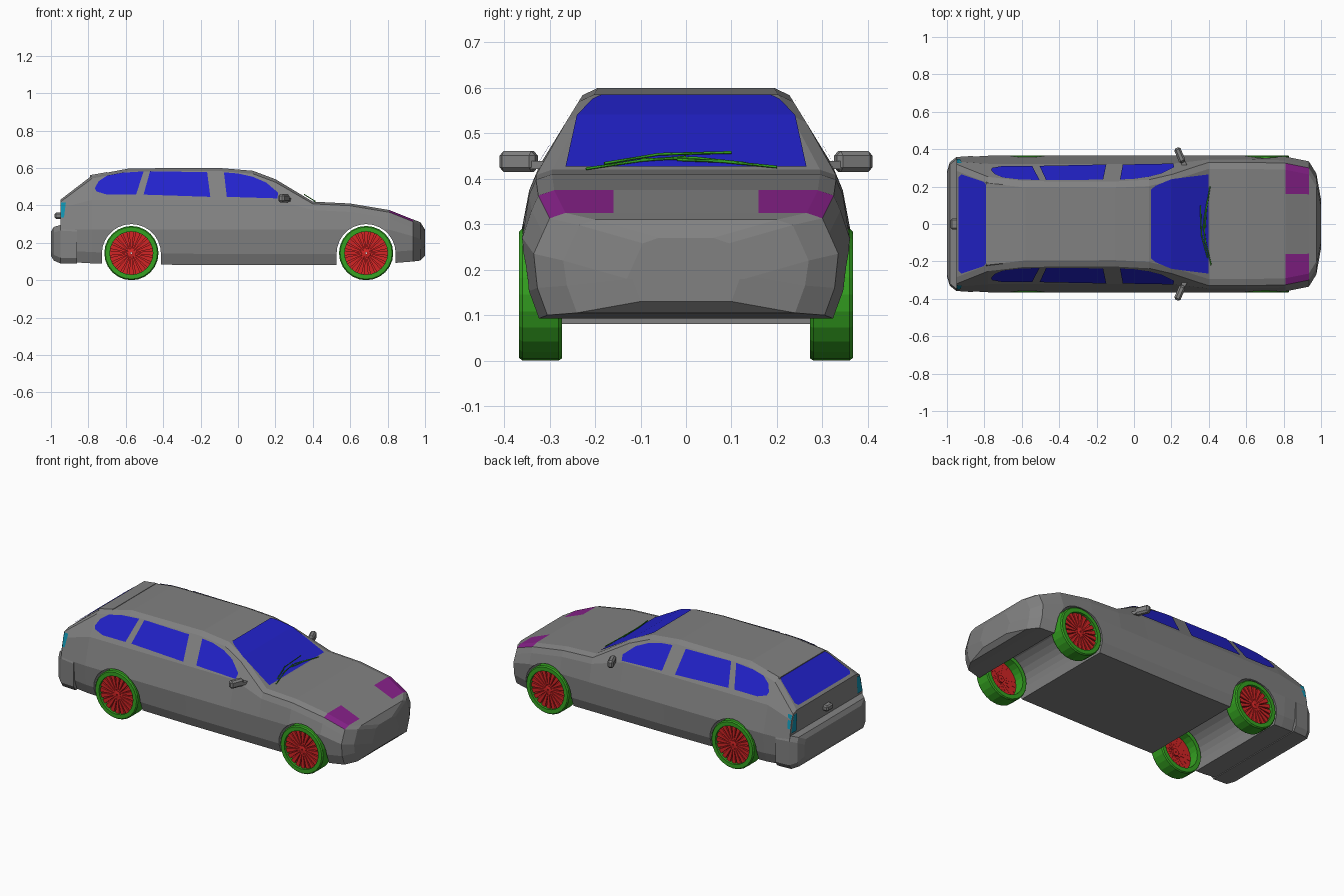
import bpy, bmesh, math
from mathutils import Vector, Matrix
from mathutils.bvhtree import BVHTree

if "Cube" in bpy.data.objects:
    bpy.data.objects.remove(bpy.data.objects["Cube"], do_unlink=True)


def material(name, rgb):
    m = bpy.data.materials.new(name)
    m.use_nodes = True
    m.diffuse_color = (*rgb, 1)
    m.node_tree.nodes["Principled BSDF"].inputs["Base Color"].default_value = (*rgb, 1)
    return m


GREY = material("grey_paint", (.22, .22, .22))
BLUE = material("blue_glass", (.016, .016, .6))
GREEN = material("green_rubber", (.035, .36, .015))
RED = material("red_rim", (.65, .018, .018))
PURPLE = material("purple_lamp", (.24, .015, .25))
TEAL = material("teal_lamp", (.005, .28, .42))


def finish(bm, name, *mats, recalc=True):
    if recalc:
        bmesh.ops.recalc_face_normals(bm, faces=bm.faces)
    me = bpy.data.meshes.new(name)
    bm.to_mesh(me)
    bm.free()
    for m in mats:
        me.materials.append(m)
    ob = bpy.data.objects.new(name, me)
    bpy.context.collection.objects.link(ob)
    return ob


def loft(sections):
    """Skin mirrored half rings (x, [(y, z) bottom to top]) and cap the ends in rows."""
    bm = bmesh.new()
    rings = []
    for x, half in sections:
        pts = half + [(-y, z) for y, z in reversed(half)]
        rings.append([bm.verts.new((x, y, z)) for y, z in pts])
    n = len(rings[0])
    strips = [[bm.faces.new((a[i], a[(i + 1) % n], b[(i + 1) % n], b[i])) for i in range(n)]
              for a, b in zip(rings, rings[1:])]
    for r in (rings[0], rings[-1]):
        for i in range(n // 2 - 1):
            bm.faces.new((r[i], r[i + 1], r[n - 2 - i], r[n - 1 - i]))
    return bm, strips


def section(zt, w, zb):
    """Half cross-section of the car: cabin where tall, bonnet or tail where low."""
    if zt > .45:
        zs = zt - .016
        ys = .31 - (zs - .45) * .615
        upper = [(.322, .43), (ys, zs), (ys - .034, zt)]
    else:
        upper = [(w - .02, zt - .045), (w - .035, zt - .012), (w - .07, zt)]
    inner = (min(.16, upper[-1][0] * .6), zt)
    return [(w - .03, zb), (w - .008, zb + .06), (w, min(.27, zt - .09))] + upper + [inner]


# Body shell: x, top height, half width, bottom height
STATIONS = [(-.95, .43, .355, .1), (-.78, .56, .365, .09), (-.58, .598, .365, .085),
            (-.1, .6, .365, .08), (.08, .585, .365, .08), (.2, .54, .365, .08),
            (.4, .42, .365, .08), (.6, .41, .365, .08), (.81, .375, .36, .09),
            (.935, .325, .335, .1), (.975, .31, .27, .105), (1, .27, .13, .13)]
bm, strips = loft([(x, section(*rest)) for x, *rest in STATIONS])
for i in (4, 5, 7, 8):          # headlamps on the bonnet corners
    strips[8][i].material_index = 1
bmesh.ops.recalc_face_normals(bm, faces=bm.faces)
shell = BVHTree.FromBMesh(bm)
body = finish(bm, "body", GREY, PURPLE)

# Wheel arches cut right through the body
WHEELS = (-.57, .685)
for cx in WHEELS:
    bm = bmesh.new()
    arc = [(cx + .158 * math.cos(a), .142 + .158 * math.sin(a))
           for a in (math.pi * k / 14 for k in range(15))]
    arc = [(cx + .158, -.1)] + arc + [(cx - .158, -.1)]
    face = bm.faces.new([bm.verts.new((x, -.6, z)) for x, z in arc])
    ext = bmesh.ops.extrude_face_region(bm, geom=[face])
    bmesh.ops.translate(bm, vec=(0, 1.2, 0),
                        verts=[v for v in ext["geom"] if isinstance(v, bmesh.types.BMVert)])
    cutter = finish(bm, "arch_cutter", GREY)
    cutter.hide_render = True
    mod = body.modifiers.new("arch", "BOOLEAN")
    mod.operation, mod.solver, mod.object = "DIFFERENCE", "EXACT", cutter
    bpy.context.view_layer.update()
    cut = bpy.data.meshes.new_from_object(body.evaluated_get(bpy.context.evaluated_depsgraph_get()))
    body.modifiers.clear()
    body.data = cut
    bpy.data.objects.remove(cutter, do_unlink=True)


def plate(name, points, direction, mat):
    """Project a flat outline onto the shell as a thin painted panel."""
    d = Vector(direction)
    bm = bmesh.new()
    bm.faces.new([bm.verts.new(Vector(p) - d * 2) for p in points])
    for st in STATIONS[1:-1]:
        bmesh.ops.bisect_plane(bm, geom=bm.verts[:] + bm.edges[:] + bm.faces[:],
                               plane_co=(st[0], 0, 0), plane_no=(1, 0, 0))
    for v in bm.verts:
        hit, normal, _, _ = shell.ray_cast(v.co, d)
        if hit:
            v.co = hit + normal * .005
    bm.normal_update()
    for f in bm.faces:
        if f.normal.dot(d) > 0:
            f.normal_flip()
    return finish(bm, name, mat, recalc=False)


# Side windows and tail lamps
SIDE = {
    "rear_quarter_window": [(-.765, .49), (-.745, .527), (-.70, .557), (-.62, .572), (-.505, .579),
                            (-.545, .455), (-.70, .455), (-.757, .472)],
    "rear_door_window": [(-.47, .58), (-.165, .575), (-.148, .443), (-.505, .455)],
    "front_door_window": [(-.075, .574), (.0, .568), (.08, .55), (.15, .52), (.215, .465),
                          (.21, .435), (-.06, .443)],
}
for s, label in ((1, "left"), (-1, "right")):
    for name, pts in SIDE.items():
        plate(f"{label}_{name}", [(x, 0, z) for x, z in pts], (0, -s, 0), BLUE)
    lamp = [(-.947, .335), (-.93, .335), (-.92, .412), (-.947, .412)]
    plate(f"{label}_tail_lamp_side", [(x, 0, z) for x, z in lamp], (0, -s, 0), TEAL)
    rear = [(.295, .31), (.345, .31), (.318, .415), (.29, .415)]
    plate(f"{label}_tail_lamp_back", [(0, s * y, z) for y, z in rear], (1, 0, 0), TEAL)

# Windscreen and tailgate glass
for name, half in (("windscreen", [(.395, .265), (.2, .238), (.115, .205), (.09, .185)]),
                   ("tailgate_glass", [(-.935, .25), (-.92, .265), (-.80, .225), (-.788, .21)])):
    outline = [(x, y, 0) for x, y in half] + [(x, -y, 0) for x, y in reversed(half)]
    plate(name, outline, (0, 0, -1), BLUE)

# Rear bumper and roof spoiler
bumper = [(-1, .28, .13, .26), (-.985, .33, .105, .285), (-.95, .358, .09, .295), (-.86, .364, .09, .29)]
bm, _ = loft([(x, [(w - .02, zb), (w, zb + .03), (w, zt - .03), (w - .012, zt)])
              for x, w, zb, zt in bumper])
finish(bm, "rear_bumper", GREY)
bm, _ = loft([(-.79, [(.225, .55), (.22, .562)]), (-.7, [(.235, .55), (.21, .578)])])
finish(bm, "roof_spoiler", GREY)


def box(name, loc, size, mat, turn=0, bevel=0):
    bm = bmesh.new()
    bmesh.ops.create_cube(bm, size=1)
    bmesh.ops.scale(bm, vec=size, verts=bm.verts)
    if bevel:
        bmesh.ops.bevel(bm, geom=bm.edges[:], offset=bevel, segments=1, affect="EDGES")
    bmesh.ops.transform(bm, matrix=Matrix.Translation(loc) @ Matrix.Rotation(turn, 4, "Z"), verts=bm.verts)
    return finish(bm, name, mat)


box("tailgate_handle", (-.96, 0, .345), (.04, .06, .035), GREY, bevel=.008)
for s, label in ((1, "left"), (-1, "right")):
    box(f"{label}_mirror", (.245, s * .368, .438), (.036, .085, .046), GREY, s * .4, .01)
    box(f"{label}_mirror_stalk", (.265, s * .325, .43), (.025, .04, .018), GREY, s * .4)


def ring(bm, profile, sides):
    """Revolve a closed (radius, y) profile about the y axis."""
    loops = [[bm.verts.new((r * math.cos(a), y, r * math.sin(a))) for r, y in profile]
             for a in (math.tau * k / sides for k in range(sides))]
    n = len(profile)
    for k in range(sides):
        a, b = loops[k], loops[(k + 1) % sides]
        for i in range(n):
            bm.faces.new((a[i], a[(i + 1) % n], b[(i + 1) % n], b[i]))


# Wheels: hollow tyre, hub and twenty wedge spokes over a thin backing disc
for cx, end in zip(WHEELS, ("rear", "front")):
    for s, label in ((1, "left"), (-1, "right")):
        place = Matrix.Translation((cx, s * .32, .145)) @ Matrix.Diagonal((1, s, 1, 1))
        bm = bmesh.new()
        ring(bm, [(.115, -.047), (.14, -.047), (.145, -.04), (.145, .04), (.139, .047), (.115, .047)], 24)
        bm.transform(place)
        finish(bm, f"{label}_{end}_tyre", GREEN)
        bm = bmesh.new()
        ring(bm, [(.004, .0), (.022, .0), (.022, .035), (.004, .038)], 12)
        ring(bm, [(.01, .012), (.116, .012), (.116, .017), (.01, .017)], 24)
        for k in range(20):
            spoke = bmesh.ops.create_cube(bm, size=1)["verts"]
            for v in spoke:
                outer = v.co.x > 0
                v.co = Vector((.116 if outer else .015, .022 + v.co.y * .022,
                               v.co.z * (.026 if outer else .005)))
            bmesh.ops.rotate(bm, verts=spoke, matrix=Matrix.Rotation(math.tau * k / 20, 3, "Y"))
        bm.transform(place)
        finish(bm, f"{label}_{end}_rim", RED)

# Wipers resting on the windscreen, given as (y, z) paths
WIPERS = {"right_wiper_arm": [(-.22, .422), (-.1, .44), (.0, .448)],
          "right_wiper_blade": [(-.18, .434), (-.06, .454), (.1, .458)],
          "left_wiper_arm": [(.2, .426), (.08, .438), (-.02, .442)],
          "left_wiper_blade": [(.13, .434), (.02, .446), (-.1, .442)]}
for name, path in WIPERS.items():
    cu = bpy.data.curves.new(name, "CURVE")
    cu.dimensions = "3D"
    cu.bevel_depth, cu.bevel_resolution = .003, 0
    cu.materials.append(GREEN)
    sp = cu.splines.new("POLY")
    sp.points.add(len(path) - 1)
    for p, (y, z) in zip(sp.points, path):
        p.co = (.416 - (z - .42) / .62, y, z, 1)
    bpy.context.collection.objects.link(bpy.data.objects.new(name, cu))
